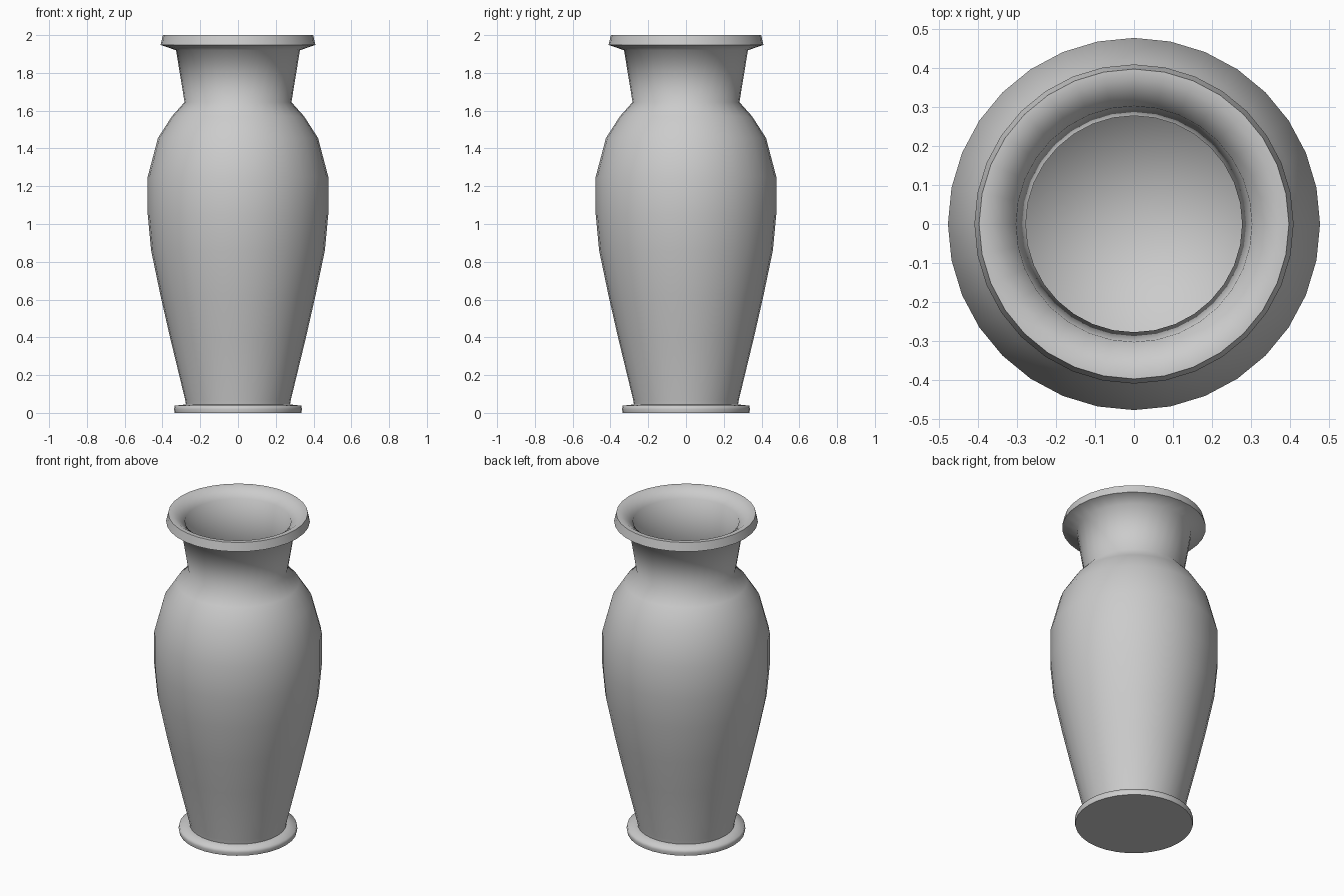
import bpy, bmesh, math

if "Cube" in bpy.data.objects:
    bpy.data.objects.remove(bpy.data.objects["Cube"])

SIDES = 32


def lathe(name, profile, angle=75):
    """Spin an (r, z) profile about z; a zero radius becomes a pole."""
    bm = bmesh.new()
    rings = []
    for r, z in profile:
        if r == 0:
            rings.append([bm.verts.new((0, 0, z))] * SIDES)
        else:
            rings.append([bm.verts.new((r * math.cos(math.tau * i / SIDES),
                                        r * math.sin(math.tau * i / SIDES), z))
                          for i in range(SIDES)])
    for a, b in zip(rings, rings[1:]):
        for i in range(SIDES):
            j = (i + 1) % SIDES
            bm.faces.new(list(dict.fromkeys((a[i], a[j], b[j], b[i]))))
    mesh = bpy.data.meshes.new(name)
    bm.to_mesh(mesh)
    bm.free()
    obj = bpy.data.objects.new(name, mesh)
    bpy.context.collection.objects.link(obj)
    bpy.ops.object.select_all(action='DESELECT')
    bpy.context.view_layer.objects.active = obj
    obj.select_set(True)
    bpy.ops.object.shade_smooth_by_angle(angle=math.radians(angle))
    return obj


# Whole vase: underside, foot, body, neck, flared lip, then the thin inner wall
lathe("vase", [
    (0, 0), (0.335, 0),                                      # underside
    (0.339, 0.02), (0.335, 0.038), (0.276, 0.045),           # foot
    (0.28, 0.07), (0.36, 0.40), (0.41, 0.62), (0.46, 0.86),  # lower body
    (0.478, 1.05), (0.478, 1.25), (0.424, 1.455),            # belly
    (0.35, 1.57), (0.283, 1.645),                            # shoulder
    (0.328, 1.92),                                           # neck
    (0.41, 1.948), (0.398, 2.0), (0.37, 2.0),                # lip
    (0.34, 1.98), (0.303, 1.95),                             # mouth
    (0.278, 1.645), (0.345, 1.565), (0.419, 1.45),           # inner wall
    (0.473, 1.25), (0.473, 1.05), (0.455, 0.86),
    (0.355, 0.40), (0.275, 0.07), (0, 0.06),                 # inner floor
])
